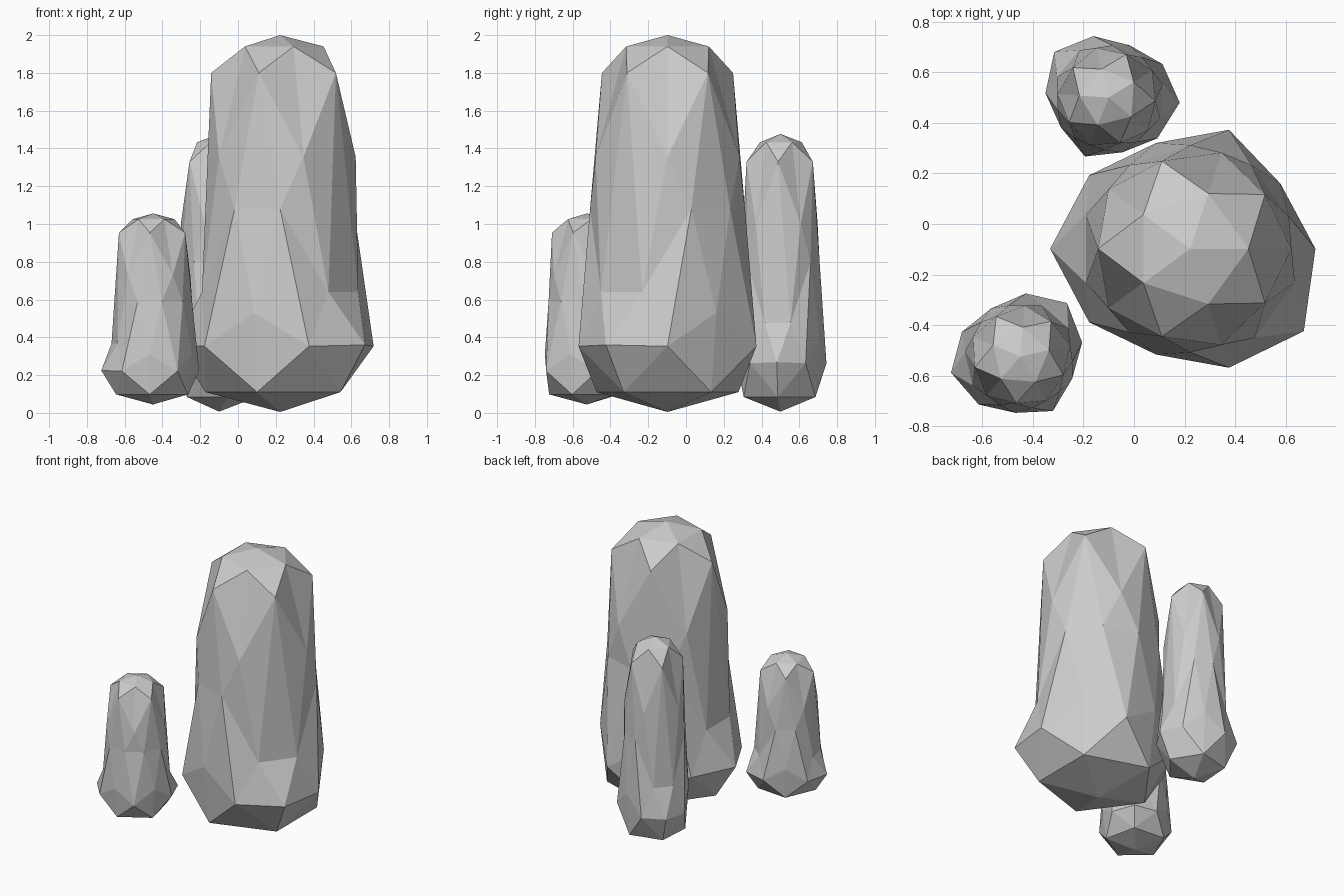
import bpy, bmesh, math
from mathutils import Matrix

if "Cube" in bpy.data.objects:
    bpy.data.objects.remove(bpy.data.objects["Cube"])

# Rings of a 42-vertex icosphere: unit height -> (height, radius) on the rock
RINGS = {
    -1.0: (0.005, 0.0), -0.851: (0.11, 0.395), -0.526: (0.353, 0.495),
    -0.447: (0.53, 0.44), 0.0: (1.08, 0.41), 0.447: (1.355, 0.40),
    0.526: (1.80, 0.365), 0.851: (1.94, 0.23), 1.0: (2.0, 0.0),
}
# Two foot corners bulge outward and sag
BULGED = {-0.447: (0.36, 0.555), 0.0: (0.64, 0.435)}
BULGE_ANGLES = (180, -36)


def rock(name, x, y, z, width, height, turn):
    bm = bmesh.new()
    bmesh.ops.create_icosphere(bm, subdivisions=2, radius=1)
    for v in bm.verts:
        key = min(RINGS, key=lambda k: abs(k - v.co.z))
        h, r = RINGS[key]
        a = math.atan2(v.co.y, v.co.x)
        near = any(math.cos(a - math.radians(b)) > math.cos(math.radians(20))
                   for b in BULGE_ANGLES)
        if near and key in BULGED:
            h, r = BULGED[key]
        v.co = (r * math.cos(a), r * math.sin(a), h)
    bm.transform(Matrix.Rotation(math.radians(turn), 4, 'Z')
                 @ Matrix.Diagonal((width, width, height, 1)))
    bmesh.ops.recalc_face_normals(bm, faces=bm.faces)
    mesh = bpy.data.meshes.new(name)
    bm.to_mesh(mesh)
    bm.free()
    ob = bpy.data.objects.new(name, mesh)
    ob.location = (x, y, z)
    bpy.context.collection.objects.link(ob)


# One tall rock and two smaller turned copies
rock("large_rock", 0.223, -0.098, 0.0, 1.0, 1.0, 0)
rock("small_rock", -0.45, -0.525, 0.042, 0.507, 0.507, -131)
rock("medium_rock", -0.10, 0.50, 0.003, 0.507, 0.737, 176)
